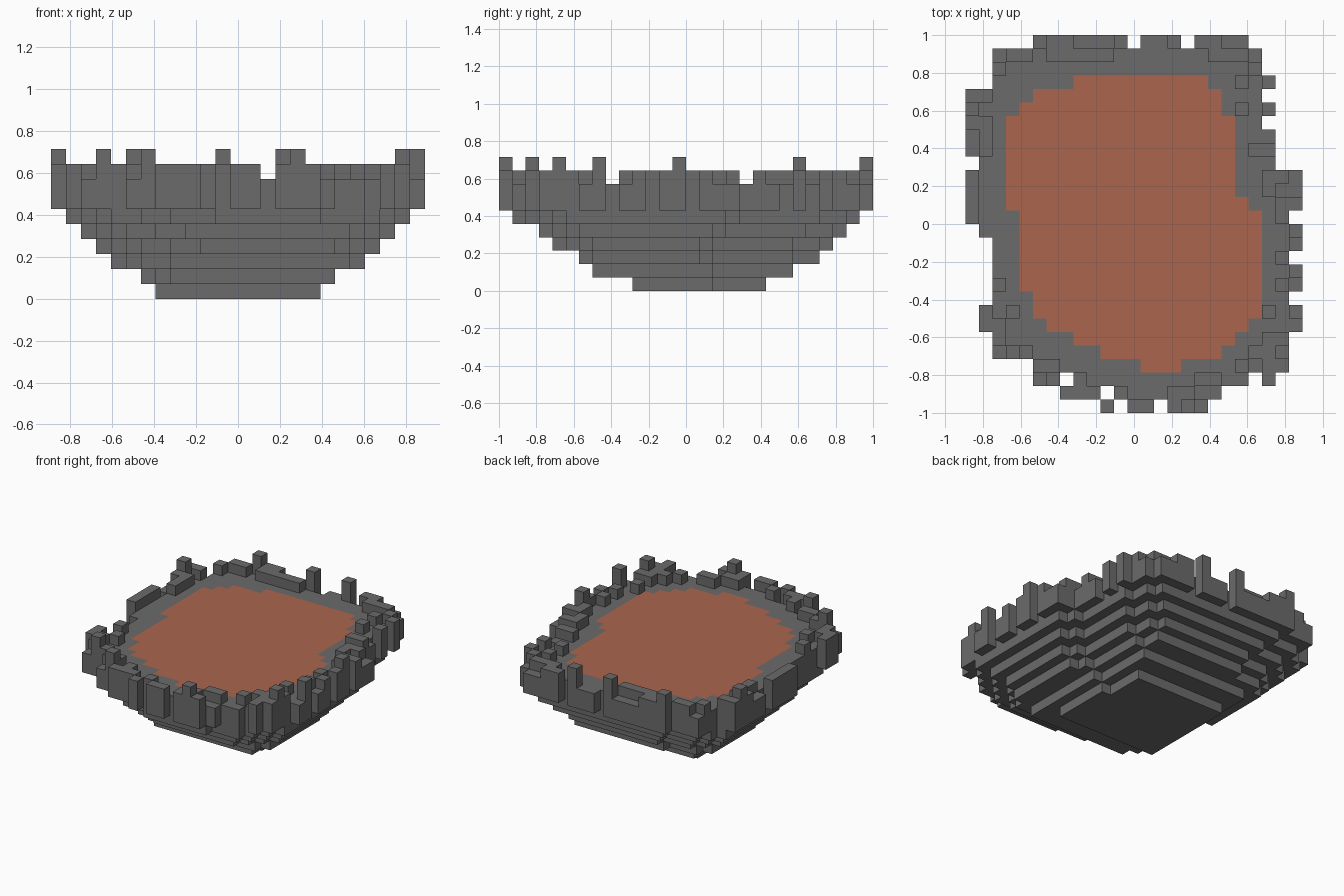
import bpy, bmesh
from mathutils import Vector

cube = bpy.data.objects.get("Cube")
if cube:
    bpy.data.objects.remove(cube, do_unlink=True)

COLS, ROWS = 25, 28
CELL = 2 / ROWS
FLOOR, LOW, TALL = 8, 9, 10  # heights in cells


def rect(x0, x1, y0, y1):
    return {(i, j) for i in range(x0, x1) for j in range(y0, y1)}


def grow(cells, n):
    span = range(-n, n + 1)
    return {(i + a, j + b) for i, j in cells for a in span for b in span}


def shrink(cells, n):
    for _ in range(n):
        cells = {(i, j) for i, j in cells
                 if {(i + 1, j), (i - 1, j), (i, j + 1), (i, j - 1)} <= cells}
    return cells


# Lava pool: overlapping rectangles (x0, x1, y0, y1) in cells
pool = set().union(*(rect(*r) for r in [
    (3, 20, 15, 22), (4, 22, 9, 15), (4, 21, 15, 16),
    (4, 19, 22, 23), (5, 19, 23, 24), (8, 18, 24, 25),
    (5, 22, 7, 9), (6, 21, 6, 7), (8, 20, 5, 6),
    (10, 19, 4, 5), (13, 16, 3, 4)]))
floor = grow(pool, 2)

# Stepped layers, widening upward from the underside
layers = [
    shrink(pool, 3) & rect(7, 18, 10, 20),
    shrink(pool, 2) & rect(6, 19, 7, 22),
    shrink(pool, 1) & rect(4, 21, 6, 24),
    pool & rect(3, 22, 4, 25),
    grow(pool, 1) & rect(2, 23, 3, 26),
    floor,
]

# Rim overhangs around the floor: x0, x1, y0, y1, height
overhangs = [
    # back
    (5, 8, 27, 28, LOW), (8, 12, 27, 28, FLOOR), (13, 16, 27, 28, FLOOR),
    (17, 19, 27, 28, LOW), (19, 21, 27, 28, FLOOR), (2, 22, 25, 27, FLOOR),
    # left side
    (21, 23, 24, 25, FLOOR), (22, 23, 22, 23, LOW), (22, 23, 18, 21, FLOOR),
    (22, 25, 15, 18, FLOOR), (24, 25, 12, 14, LOW), (24, 25, 9, 11, FLOOR),
    (24, 25, 6, 8, FLOOR), (22, 24, 3, 6, LOW), (22, 23, 2, 3, LOW),
    # right side
    (0, 1, 19, 24, FLOOR), (0, 1, 14, 18, LOW), (1, 2, 6, 8, LOW),
    (2, 4, 4, 8, FLOOR), (5, 7, 2, 4, FLOOR),
    # front
    (7, 10, 1, 2, LOW), (18, 19, 1, 2, FLOOR), (10, 11, 0, 1, LOW),
    (12, 14, 0, 1, LOW), (15, 18, 0, 1, LOW),
]

# Low blocks standing on the ledge: x, y, width
low_blocks = [
    (3, 26, 2), (6, 26, 5), (18, 26, 3), (2, 25, 1), (21, 25, 1),
    (22, 24, 1), (20, 24, 1), (20, 22, 1), (0, 23, 2), (0, 21, 2),
    (1, 20, 1), (1, 19, 1), (21, 19, 2), (22, 17, 2), (22, 16, 1),
    (23, 15, 2), (23, 14, 1), (23, 11, 1), (24, 10, 1), (23, 9, 1),
    (2, 9, 1), (3, 7, 1), (22, 7, 1), (2, 6, 1), (2, 5, 1), (4, 4, 1),
    (21, 4, 1), (5, 3, 2), (20, 3, 1), (17, 2, 2), (8, 2, 1),
    (15, 1, 2), (11, 1, 1),
]

# Tall posts: x, y
posts = [(5, 27), (11, 27), (15, 27), (0, 22), (24, 13), (24, 7),
         (23, 4), (3, 4), (6, 2), (16, 0)]

heights = dict.fromkeys(floor, FLOOR)
for x0, x1, y0, y1, height in overhangs:
    heights.update(dict.fromkeys(rect(x0, x1, y0, y1), height))
for x, y, width in low_blocks:
    heights.update(dict.fromkeys(rect(x, x + width, y, y + 1), LOW))
heights.update(dict.fromkeys(posts, TALL))

base = {(i, j, z) for z, cells in enumerate(layers) for i, j in cells}
wall = {(i, j, z) for i, j in heights for z in range(len(layers), FLOOR)}
rim = {(i, j, z) for (i, j), top in heights.items() for z in range(FLOOR, top)}
lava_cells = {(i, j, FLOOR - 1) for i, j in pool}
solid = base | wall | rim


def material(name, rgb):
    mat = bpy.data.materials.new(name)
    mat.use_nodes = True
    color = (*rgb, 1)
    mat.diffuse_color = color
    bsdf = mat.node_tree.nodes["Principled BSDF"]
    bsdf.inputs["Base Color"].default_value = color
    bsdf.inputs["Roughness"].default_value = 0.9
    return mat


def exposed_faces(voxels):
    """Yield the four grid corners of every face open to the air."""
    for voxel in sorted(voxels):
        for axis in range(3):
            for side in (-1, 1):
                near = list(voxel)
                near[axis] += side
                if tuple(near) in solid:
                    continue
                u, v = (axis + 1) % 3, (axis + 2) % 3
                corners = []
                for a, b in ((0, 0), (1, 0), (1, 1), (0, 1)):
                    p = list(voxel)
                    p[axis] += side > 0
                    p[u] += a
                    p[v] += b
                    corners.append(tuple(p))
                yield corners if side > 0 else corners[::-1]


def build(name, voxels, mat):
    bm = bmesh.new()
    verts = {}
    for corners in exposed_faces(voxels):
        for p in corners:
            if p not in verts:
                x, y, z = p
                verts[p] = bm.verts.new(
                    Vector((x - COLS / 2, y - ROWS / 2, z)) * CELL)
        bm.faces.new([verts[p] for p in corners])
    # Merge the flat runs of cells into single faces
    bmesh.ops.dissolve_limit(bm, angle_limit=0.01, verts=bm.verts[:],
                             edges=bm.edges[:])
    mesh = bpy.data.meshes.new(name)
    bm.to_mesh(mesh)
    bm.free()
    mesh.materials.append(mat)
    bpy.context.collection.objects.link(bpy.data.objects.new(name, mesh))


stone = material("dark_stone", (0.147, 0.147, 0.147))
lava = material("dull_lava", (0.40, 0.13, 0.076))
build("stepped_base", base, stone)
build("crater_wall", wall - lava_cells, stone)
build("rim_blocks", rim, stone)
build("lava_pool", lava_cells, lava)
